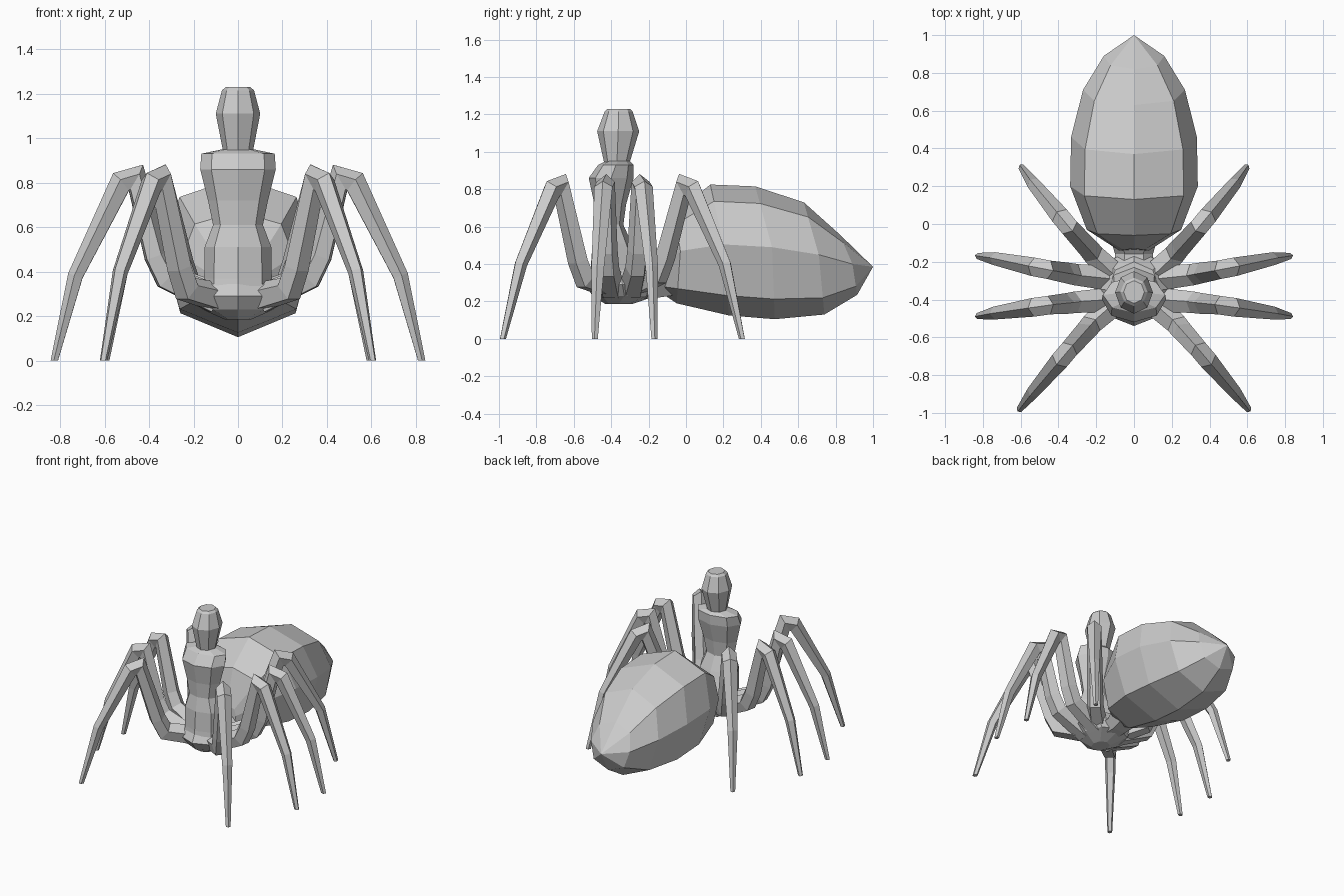
import bpy, math
from mathutils import Vector

if "Cube" in bpy.data.objects:
    bpy.data.objects.remove(bpy.data.objects["Cube"])


def add_mesh(name, rings, cap_start=True, cap_end=True):
    """Skin equal-sized rings of points into a flat-shaded closed object."""
    n = len(rings[0])
    verts = [tuple(p) for r in rings for p in r]
    faces = []
    for i in range(len(rings) - 1):
        for j in range(n):
            k = (j + 1) % n
            faces.append((i * n + j, i * n + k, (i + 1) * n + k, (i + 1) * n + j))
    if cap_start:
        faces.append(tuple(reversed(range(n))))
    if cap_end:
        faces.append(tuple(range((len(rings) - 1) * n, len(rings) * n)))
    me = bpy.data.meshes.new(name)
    me.from_pydata(verts, [], faces)
    ob = bpy.data.objects.new(name, me)
    bpy.context.collection.objects.link(ob)
    import bmesh
    bm = bmesh.new()
    bm.from_mesh(me)
    bmesh.ops.remove_doubles(bm, verts=bm.verts, dist=0.0005)
    bmesh.ops.recalc_face_normals(bm, faces=bm.faces)
    bm.to_mesh(me)
    bm.free()
    return ob


def stack(name, levels, n=8):
    """Vertical loft: each level is (z, y front, y back, half width)."""
    rings = []
    for z, y0, y1, rx in levels:
        ring = []
        for j in range(n):
            a = 2 * math.pi * j / n - math.pi / 2
            ring.append((rx * math.cos(a), (y0 + y1) / 2 + (y1 - y0) / 2 * math.sin(a), z))
        rings.append(ring)
    return add_mesh(name, rings)


# Abdomen: eight-sided rings (top y, z / side y, z, half width / bottom y, z)
abdomen = [
    (-0.13, 0.42, -0.14, 0.36, 0.08, -0.14, 0.25),
    (-0.06, 0.67, -0.03, 0.47, 0.25, -0.05, 0.19),
    (0.13, 0.825, 0.20, 0.505, 0.338, 0.23, 0.125),
    (0.37, 0.815, 0.46, 0.49, 0.333, 0.475, 0.105),
    (0.63, 0.73, 0.71, 0.45, 0.27, 0.74, 0.13),
    (0.82, 0.56, 0.89, 0.40, 0.16, 0.915, 0.235),
    (1.0, 0.385, 1.0, 0.385, 0.0, 1.0, 0.385),
]
rings = []
for ty, tz, sy, sz, w, by, bz in abdomen:
    ring = []
    for j in range(8):
        a = math.pi / 4 * j
        c, s = math.cos(a), math.sin(a)
        ey, ez = (ty, tz) if c > 0 else (by, bz)
        f = abs(c)
        if 0.1 < f < 0.9:
            f = 0.72
            s *= 1.1
        ring.append((w * s, sy + (ey - sy) * f, sz + (ez - sz) * f))
    rings.append(ring)
add_mesh("abdomen", rings, cap_end=False)

# Lower body that carries the legs
stack("lower_body", [
    (0.185, -0.43, -0.29, 0.06),
    (0.23, -0.50, -0.16, 0.16),
    (0.29, -0.54, -0.14, 0.21),
    (0.37, -0.50, -0.20, 0.14),
])

# Narrow link between lower body and abdomen
link = []
for y, w, z0, z1 in ((-0.34, 0.12, 0.20, 0.34), (-0.16, 0.10, 0.21, 0.34), (-0.06, 0.13, 0.22, 0.42)):
    link.append([(w * math.cos(a), y, (z0 + z1) / 2 + (z1 - z0) / 2 * math.sin(a))
                 for a in (math.pi / 3 * j for j in range(6))])
add_mesh("waist_link", link)

# Upright torso with flared hips and shoulders
stack("torso", [
    (0.28, -0.52, -0.22, 0.16),
    (0.37, -0.51, -0.23, 0.152),
    (0.51, -0.50, -0.29, 0.15),
    (0.61, -0.48, -0.335, 0.112),
    (0.72, -0.49, -0.32, 0.135),
    (0.86, -0.52, -0.28, 0.17),
    (0.93, -0.47, -0.28, 0.165),
    (0.95, -0.43, -0.30, 0.07),
])

# Head
stack("head", [
    (0.93, -0.435, -0.305, 0.065),
    (1.11, -0.475, -0.25, 0.10),
    (1.215, -0.435, -0.285, 0.072),
    (1.23, -0.42, -0.30, 0.055),
])


def leg(name, hip, elbow, knee, shin, foot):
    """Tapered five-sided leg swept along its joints, mirrored to the other side."""
    hip, elbow, knee, shin, foot = map(Vector, (hip, elbow, knee, shin, foot))
    out = foot - elbow
    out.z = 0
    out.normalize()
    side = Vector((-out.y, out.x, 0))
    path = [hip, elbow - Vector((0, 0, 0.05)) - out * 0.03, elbow + out * 0.02 + Vector((0, 0, 0.05)),
            knee - out * 0.03, knee + out * 0.035 - Vector((0, 0, 0.02)), shin, foot]
    radii = [0.07, 0.06, 0.058, 0.052, 0.052, 0.036, 0.017]
    rings = []
    for i, p in enumerate(path):
        a = (p - path[i - 1]).normalized() if i else None
        b = (path[i + 1] - p).normalized() if i < len(path) - 1 else None
        t = ((a or b) + (b or a)).normalized()
        if i == len(path) - 1:
            t = Vector((0, 0, -1))
        up = t.cross(side).normalized()
        stretch = 1 / max(0.75, (a or b).dot(t))
        r = radii[i]
        rings.append([p + side * (r * math.sin(q)) + up * (r * stretch * math.cos(q))
                      for q in (2 * math.pi * k / 5 for k in range(5))])
    ob = add_mesh(name, rings)
    mod = ob.modifiers.new("Mirror", 'MIRROR')
    mod.use_axis = (True, False, False)
    mod.use_mirror_merge = False


# Four pairs of legs, front to back
leg("front_legs", (0.08, -0.40, 0.28), (0.25, -0.56, 0.37), (0.365, -0.69, 0.82), (0.53, -0.885, 0.40), (0.605, -0.98, 0))
leg("second_legs", (0.10, -0.40, 0.27), (0.35, -0.42, 0.42), (0.49, -0.435, 0.82), (0.73, -0.47, 0.38), (0.825, -0.487, 0))
leg("third_legs", (0.10, -0.29, 0.27), (0.35, -0.26, 0.42), (0.49, -0.235, 0.82), (0.73, -0.185, 0.38), (0.825, -0.17, 0))
leg("rear_legs", (0.08, -0.29, 0.28), (0.24, -0.13, 0.39), (0.365, 0.01, 0.82), (0.53, 0.21, 0.40), (0.595, 0.30, 0))
